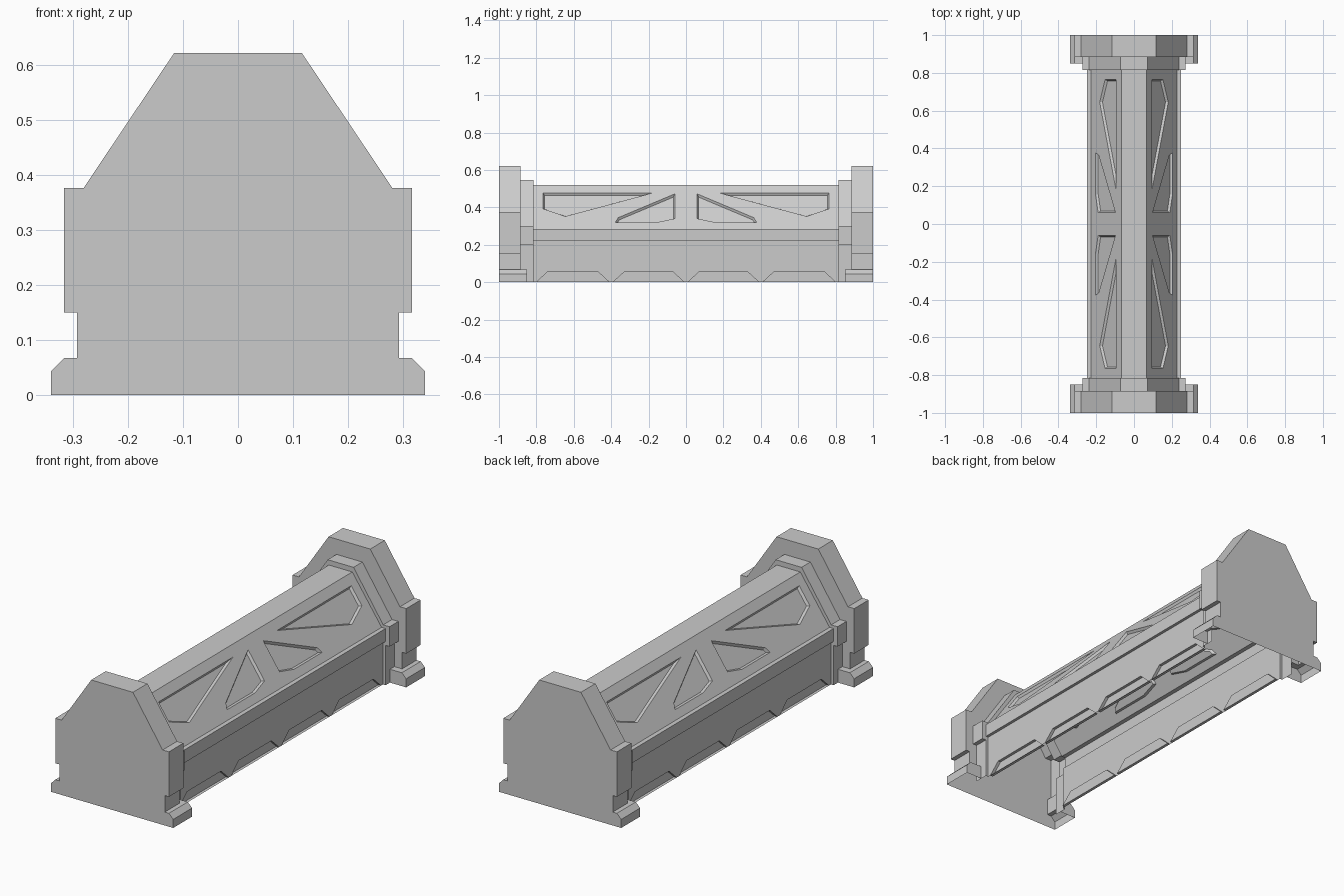
import bpy, bmesh
from mathutils import Vector

if "Cube" in bpy.data.objects:
    bpy.data.objects.remove(bpy.data.objects["Cube"])

# One quarter (+x, -y) of each part is modelled, then mirrored in x and y.


def finish(bm, name):
    bmesh.ops.remove_doubles(bm, verts=bm.verts[:], dist=0.0001)
    mesh = bpy.data.meshes.new(name)
    bm.to_mesh(mesh)
    bm.free()
    ob = bpy.data.objects.new(name, mesh)
    bpy.context.collection.objects.link(ob)
    mod = ob.modifiers.new("mirror", "MIRROR")
    mod.use_axis = (True, True, False)
    mod.merge_threshold = 0.0005
    return ob


def oriented(face, hint):
    face.normal_update()
    if face.normal.dot(Vector(hint)) < 0:
        face.normal_flip()
    return face


def strip(bm, profile, y0, y1):
    """Sweep an (x, z) profile, listed from top to bottom, along y."""
    for (ax, az), (bx, bz) in zip(profile, profile[1:]):
        bm.faces.new([bm.verts.new(c) for c in
                      ((ax, y0, az), (bx, y0, bz), (bx, y1, bz), (ax, y1, az))])


def plate(bm, points, y, facing):
    """Flat polygon across y."""
    face = bm.faces.new([bm.verts.new((x, y, z)) for x, z in points])
    oriented(face, (0, facing, 0))


def panel(name, outline, pockets, x_at, hint, bevel, depth):
    """Side panel in (y, z) with sunken polygonal pockets."""
    bm = bmesh.new()
    verts, uses = {}, {}

    def loop(points):
        vs = []
        for y, z in points:
            if (y, z) not in verts:
                verts[(y, z)] = bm.verts.new((x_at(z), y, z))
            vs.append(verts[(y, z)])
        for a, b in zip(vs, vs[1:] + vs[:1]):
            e = bm.edges.get((a, b)) or bm.edges.new((a, b))
            uses[e] = uses.get(e, 0) + 1
        return vs

    loop(outline)
    loops = [loop(p) for p in pockets]
    bmesh.ops.triangle_fill(bm, edges=[e for e, n in uses.items() if n == 1],
                            use_beauty=True, normal=Vector(hint))
    for f in bm.faces:
        oriented(f, hint)
    sunken = [oriented(bm.faces.new(vs), hint) for vs in loops]
    bmesh.ops.inset_individual(bm, faces=sunken, thickness=bevel,
                               depth=-depth, use_even_offset=True)
    return finish(bm, name)


# Half cross-sections, top centre to ground
CAP = [(0, .622), (.116, .622), (.281, .376), (.316, .376), (.316, .15),
       (.293, .15), (.293, .067)]
FOOT = [(.316, .067), (.34, .043), (.34, 0)]
COLLAR = [(0, .545), (.072, .545), (.237, .3), (.272, .3), (.272, .2),
          (.25, .2), (.25, 0)]
BODY = [(0, .52), (.065, .52), (.228, .285), (.25, .285), (.25, .22),
        (.235, .22), (.235, 0)]
CAP_Y, COLLAR_Y, FOOT_Y = -.885, -.815, -.85

# End caps: outer plate, side walls, inner shoulder
bm = bmesh.new()
strip(bm, CAP + FOOT, -1, CAP_Y)
plate(bm, CAP + FOOT + [(0, 0)], -1, -1)
plate(bm, CAP + [(.25, .067)] + COLLAR[-2::-1], CAP_Y, 1)
finish(bm, "end_cap")

# Feet running a little past the cap
bm = bmesh.new()
foot = [(.25, .067)] + FOOT
strip(bm, foot, CAP_Y, FOOT_Y)
plate(bm, foot + [(.25, 0)], FOOT_Y, 1)
finish(bm, "foot")

# Stepped collars between cap and body
bm = bmesh.new()
strip(bm, COLLAR, CAP_Y, COLLAR_Y)
plate(bm, COLLAR + BODY[::-1], COLLAR_Y, 1)
finish(bm, "collar")

# Flat ridge and side rails of the body
bm = bmesh.new()
strip(bm, BODY[:2], COLLAR_Y, 0)
finish(bm, "roof_ridge")
bm = bmesh.new()
strip(bm, BODY[2:6], COLLAR_Y, 0)
finish(bm, "side_rail")

# Sloping roof with two sunken decorative shapes per quarter
long_shape = [(-.765, .478), (-.175, .478), (-.645, .352), (-.765, .393)]
short_shape = [(-.06, .472), (-.06, .34), (-.155, .32), (-.378, .32), (-.362, .345)]
panel("sloped_roof",
      [(COLLAR_Y, .285), (0, .285), (0, .52), (COLLAR_Y, .52)],
      [long_shape, short_shape],
      lambda z: .065 + (.52 - z) * .163 / .235, (.82, 0, .57), .008, .012)

# Lower walls with trapezoid recesses along the ground
recesses = [[(a, 0), (a + .06, .055), (b - .06, .055), (b, 0)]
            for a, b in ((-.8, -.41), (-.39, -.01))]
panel("side_wall",
      [(COLLAR_Y, 0), (-.8, 0), (-.41, 0), (-.39, 0), (-.01, 0), (0, 0),
       (0, .22), (COLLAR_Y, .22)],
      recesses, lambda z: .235, (1, 0, 0), 0, .015)
